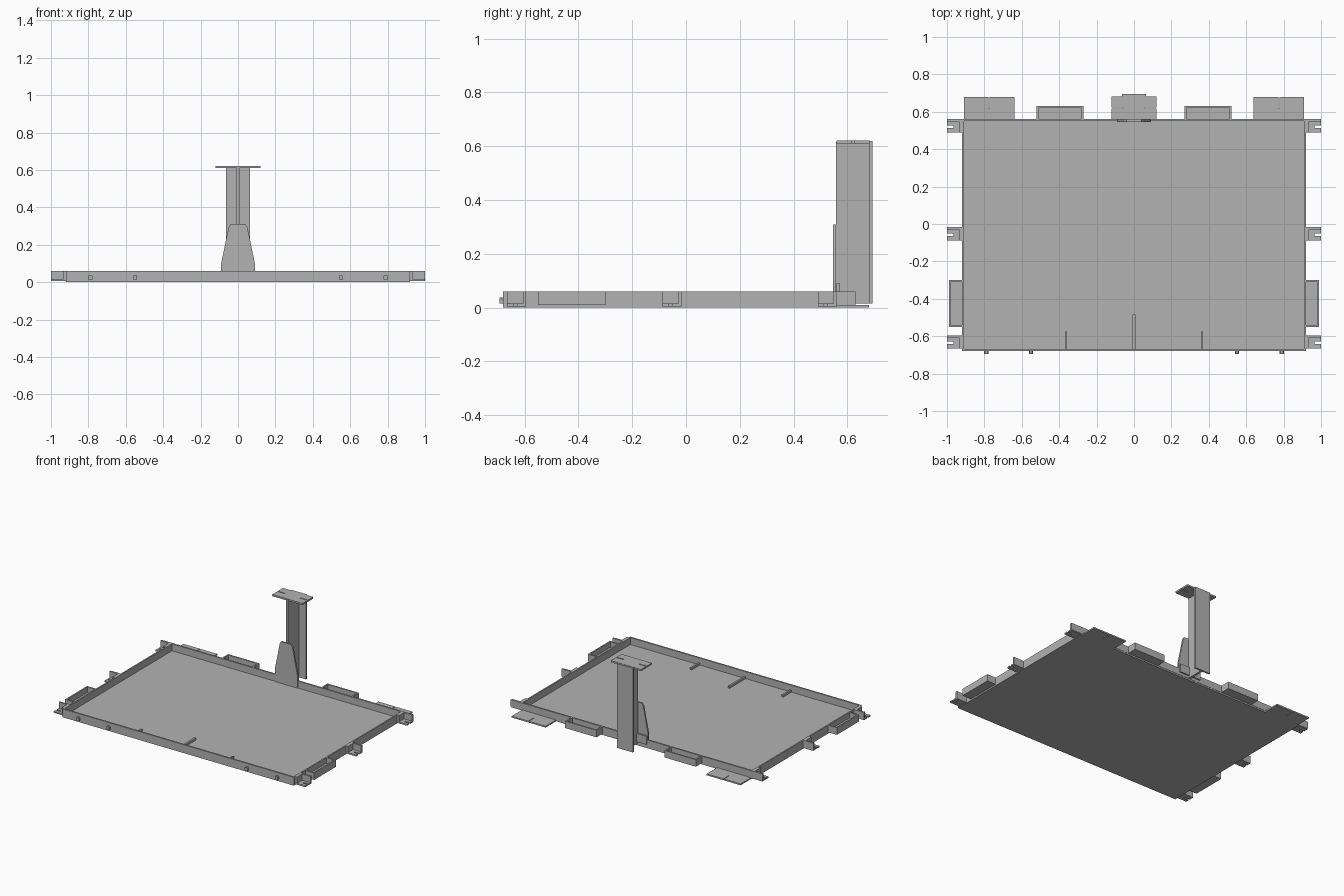
import bpy
import bmesh

cube = bpy.data.objects.get("Cube")
if cube:
    bpy.data.objects.remove(cube, do_unlink=True)

grey = bpy.data.materials.new("plain grey")
grey.use_nodes = True
colour = (0.45, 0.45, 0.45, 1)
grey.diffuse_color = colour
grey.node_tree.nodes["Principled BSDF"].inputs["Base Color"].default_value = colour

H = 0.06   # wall height
T = 0.01   # sheet thickness


def prism(name, outline, low, high, axis="z"):
    """Extrude an outline along z (xy points) or along y (xz points)."""
    bm = bmesh.new()

    def place(a, b, c):
        return (a, b, c) if axis == "z" else (a, c, b)

    base = bm.faces.new([bm.verts.new(place(a, b, low)) for a, b in outline])
    extruded = bmesh.ops.extrude_face_region(bm, geom=[base])["geom"]
    top = [v for v in extruded if isinstance(v, bmesh.types.BMVert)]
    shift = place(0, 0, high - low)
    bmesh.ops.translate(bm, verts=top, vec=shift)
    bmesh.ops.recalc_face_normals(bm, faces=bm.faces)
    mesh = bpy.data.meshes.new(name)
    bm.to_mesh(mesh)
    bm.free()
    mesh.materials.append(grey)
    obj = bpy.data.objects.new(name, mesh)
    bpy.context.scene.collection.objects.link(obj)
    return obj


def box(name, x, y, z):
    x0, x1 = x
    y0, y1 = y
    return prism(name, [(x0, y0), (x1, y0), (x1, y1), (x0, y1)], *z)


def sided(side, a, b):
    return sorted((side * a, side * b))


def pocket(name, x, y, open_side):
    """Shallow open-topped pocket whose open side rests on the tray."""
    z = (T, H)
    box(name + "_floor", x, y, (T, 2 * T))
    walls = {
        "left": ((x[1] - T, x[1]), y), "right": ((x[0], x[0] + T), y),
        "back": (x, (y[1] - T, y[1])), "front": (x, (y[0], y[0] + T)),
    }
    for key, (wx, wy) in walls.items():
        if key != open_side:
            box(f"{name}_{key}_wall", wx, wy, z)


# Tray: floor and rim; the back wall overhangs both sides
box("tray_floor", (-0.92, 0.92), (-0.68, 0.56), (0, T))
box("front_wall", (-0.92, 0.92), (-0.68, -0.668), (0, H))
box("back_wall", (-1, 1), (0.55, 0.562), (T, H))

for side, label in ((1, "left"), (-1, "right")):
    box(label + "_wall", sided(side, 0.91, 0.92), (-0.68, 0.56), (0, H))

    # Side and back pockets
    pocket(label + "_side_pocket", sided(side, 0.92, 0.99), (-0.55, -0.30),
           "right" if side > 0 else "left")
    pocket(label + "_back_pocket", sided(side, 0.27, 0.52), (0.56, 0.63), "front")

    # Slotted corner brackets with a back flange
    for place, y in (("front", -0.665), ("middle", -0.087), ("back", 0.49)):
        name = f"{label}_{place}_bracket"
        m = y + 0.03
        outline = [(0.92, y), (1, y), (1, m - 0.006), (0.965, m - 0.006),
                   (0.965, m + 0.006), (1, m + 0.006), (1, y + 0.07), (0.92, y + 0.07)]
        prism(name + "_plate", [(side * a, b) for a, b in outline], 0.005, 0.015)
        box(name + "_flange", sided(side, 0.92, 1), (y + 0.058, y + 0.07), (0.005, H))
        box(name + "_side", sided(side, 0.92, 0.935), (y, y + 0.07), (0.005, H))

    # Flat rear tab with a thin slit
    tab = [(0.64, 0.56), (0.91, 0.56), (0.91, 0.68), (0.778, 0.68),
           (0.778, 0.62), (0.773, 0.62), (0.773, 0.68), (0.64, 0.68)]
    prism(label + "_rear_tab", [(side * a, b) for a, b in tab], 0, T)

    # Round-topped pegs on the front wall
    for place, x in (("outer", 0.79), ("inner", 0.55)):
        c, r = side * x, 0.011
        peg = [(c - r, 0.015), (c + r, 0.015), (c + r, 0.032),
               (c + r / 2, 0.038), (c - r / 2, 0.038), (c - r, 0.032)]
        prism(f"{label}_{place}_peg", peg, -0.694, -0.68, "y")

    box(label + "_rib", sided(side, 0.358, 0.37), (-0.67, -0.575), (T, 0.025))

box("centre_rib", (-0.007, 0.007), (-0.67, -0.485), (T, 0.025))

# T-section post
box("post_flange", (-0.063, 0.063), (0.681, 0.694), (0.015, 0.62))
box("post_web", (-0.008, 0.008), (0.557, 0.682), (0.015, 0.615))

# Tapered gusset and the clip that holds it to the back wall
gusset = [(-0.09, T), (0.09, T), (0.09, 0.10), (0.05, 0.295), (0.04, 0.31),
          (-0.04, 0.31), (-0.05, 0.295), (-0.09, 0.10)]
prism("post_gusset", gusset, 0.546, 0.558, "y")
box("gusset_clip", (-0.085, 0.085), (0.56, 0.572), (0.03, 0.09))

# Top plate with a slit from each end
half = [(0.12, 0.56), (0.12, 0.617), (0.06, 0.617), (0.06, 0.624),
        (0.12, 0.624), (0.12, 0.683)]
prism("post_top_plate", half + [(-a, b) for a, b in reversed(half)], 0.61, 0.622)
